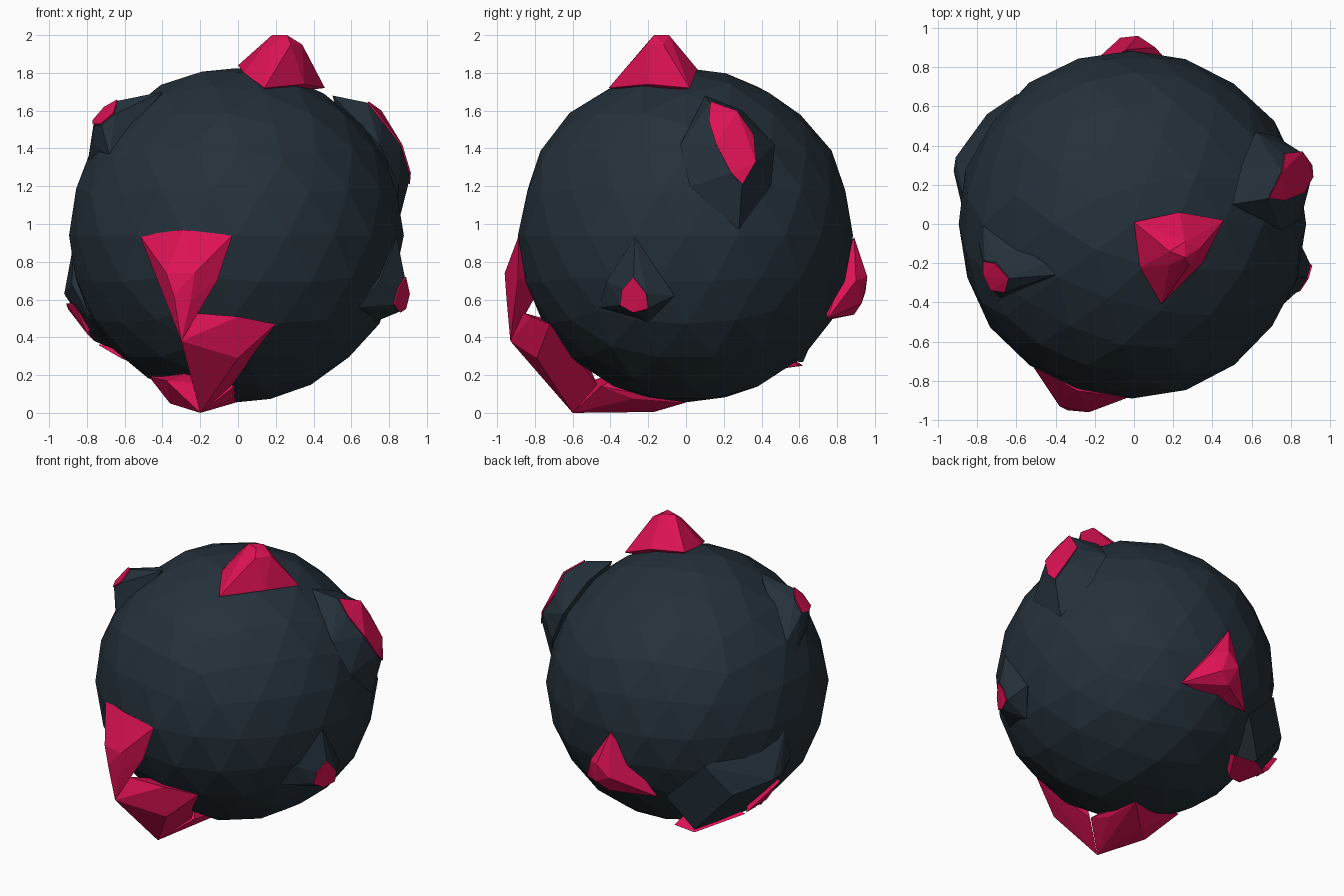
import bpy, bmesh, random
from mathutils import Vector

random.seed(4)
C = Vector((-0.01, 0.0, 0.94))   # centre of the rock
R = 0.885


def material(name, rgb):
    m = bpy.data.materials.new(name)
    m.diffuse_color = (*rgb, 1)
    return m


DARK = material("dark_stone", (0.018, 0.030, 0.042))
PINK = material("pink_crystal", (0.72, 0.006, 0.09))


def add_object(name, bm, mat):
    bmesh.ops.recalc_face_normals(bm, faces=bm.faces)
    me = bpy.data.meshes.new(name)
    bm.to_mesh(me)
    bm.free()
    me.materials.append(mat)
    ob = bpy.data.objects.new(name, me)
    bpy.context.collection.objects.link(ob)
    return ob


def hull(name, pts, mat):
    """Faceted chunk around the given points, rooted inside the rock."""
    pts = [Vector(p) for p in pts]
    mid = sum(pts, Vector()) / len(pts)
    bm = bmesh.new()
    for p in pts + [C + (mid - C) * 0.8]:
        bm.verts.new(p)
    res = bmesh.ops.convex_hull(bm, input=bm.verts)
    loose = {g for g in res["geom_interior"] + res["geom_unused"]
             if isinstance(g, bmesh.types.BMVert)}
    bmesh.ops.delete(bm, geom=list(loose), context='VERTS')
    bmesh.ops.dissolve_limit(bm, angle_limit=0.05, verts=bm.verts, edges=bm.edges)
    return add_object(name, bm, mat)


def capped_hump(name, tip, base):
    """Dark mound rising from the rock with a pink cap on its end."""
    hull(name + "_crystal", tip, PINK)
    inner = [C + (Vector(p) - C) * 0.99 for p in tip]
    hull(name + "_mound", inner + base, DARK)


# round rock body, slightly irregular
bm = bmesh.new()
bmesh.ops.create_icosphere(bm, subdivisions=3, radius=R)
for v in bm.verts:
    v.co = C + v.co * random.uniform(0.995, 1.012)
add_object("rock_body", bm, DARK)

# bare crystals
hull("top_crystal", [
    (0, 0.01, 1.84), (0.23, 0.06, 1.82), (0.46, 0.02, 1.72), (0.35, -0.2, 1.74),
    (0.14, -0.41, 1.72), (0.03, -0.22, 1.80), (0.18, -0.14, 2.0), (0.26, -0.09, 2.0),
    (0.34, -0.12, 1.95), (0.28, -0.21, 1.95), (0.18, -0.21, 1.95), (0.26, -0.17, 2.0)], PINK)
hull("front_upper_crystal", [
    (-0.52, -0.72, 0.94), (-0.29, -0.85, 0.97), (-0.03, -0.885, 0.94), (-0.11, -0.89, 0.7),
    (-0.39, -0.83, 0.65), (-0.38, -0.93, 0.74), (-0.23, -0.96, 0.74),
    (-0.34, -0.95, 0.62), (-0.25, -0.95, 0.60), (-0.3, -0.93, 0.38)], PINK)
hull("front_lower_crystal", [
    (-0.3, -0.93, 0.38), (-0.25, -0.86, 0.53), (0, -0.82, 0.51), (0.2, -0.72, 0.47),
    (0, -0.79, 0.29), (-0.22, -0.86, 0.37), (-0.2, -0.6, 0), (-0.03, -0.47, 0.15)], PINK)
hull("bottom_crystal", [
    (-0.2, -0.6, 0), (-0.2, -0.17, 0.005), (-0.47, -0.12, 0.19), (-0.38, -0.5, 0.17),
    (-0.36, -0.32, 0.05), (-0.03, -0.28, 0.075), (-0.02, -0.45, 0.14), (-0.01, 0, 0.055)], PINK)
hull("back_crystal", [
    (-0.04, 0.89, 0.93), (0.24, 0.75, 0.5), (-0.3, 0.74, 0.49), (0.02, 0.96, 0.72),
    (-0.07, 0.95, 0.64), (0.05, 0.93, 0.58), (-0.03, 0.89, 0.52), (0.11, 0.90, 0.7)], PINK)

# mounds with crystal caps
capped_hump("right_upper", [
    (0.69, 0.13, 1.65), (0.76, 0.27, 1.60), (0.77, 0.36, 1.47), (0.86, 0.37, 1.33),
    (0.91, 0.30, 1.21), (0.915, 0.24, 1.27), (0.87, 0.16, 1.42), (0.77, 0.12, 1.55)],
    [(0.84, 0.28, 0.97), (0.72, 0.45, 1.2), (0.62, 0.47, 1.42), (0.55, 0.3, 1.6),
     (0.5, 0.1, 1.68), (0.85, 0.02, 1.2), (0.75, -0.03, 1.42)])
capped_hump("left_upper", [
    (-0.77, -0.19, 1.55), (-0.71, -0.20, 1.62), (-0.64, -0.28, 1.66),
    (-0.66, -0.35, 1.59), (-0.73, -0.34, 1.53), (-0.77, -0.26, 1.53)],
    [(-0.45, -0.2, 1.69), (-0.4, -0.26, 1.7), (-0.8, -0.05, 1.3),
     (-0.68, -0.38, 1.36), (-0.77, 0, 1.4), (-0.76, -0.24, 1.42)])
capped_hump("right_lower", [
    (0.85, -0.34, 0.65), (0.89, -0.28, 0.72), (0.91, -0.21, 0.63),
    (0.89, -0.20, 0.55), (0.86, -0.28, 0.53), (0.83, -0.35, 0.57)],
    [(0.84, -0.27, 0.93), (0.64, -0.46, 0.56), (0.72, -0.2, 0.48),
     (0.83, -0.06, 0.62), (0.75, -0.42, 0.7)])

# long ridge low on the left back, with crystal facets underneath
hull("left_ridge_mound", [
    (-0.87, 0.15, 0.9), (-0.92, 0.27, 0.63), (-0.91, 0.34, 0.62), (-0.75, 0.56, 0.55),
    (-0.76, 0.32, 0.38), (-0.5, 0.62, 0.27), (-0.35, 0.72, 0.5), (-0.88, 0.1, 0.68),
    (-0.6, 0.66, 0.75), (-0.78, 0.05, 0.5), (-0.5, 0.3, 0.28)], DARK)
hull("left_ridge_crystal", [
    (-0.91, 0.26, 0.58), (-0.90, 0.34, 0.55), (-0.76, 0.42, 0.38),
    (-0.80, 0.25, 0.42), (-0.86, 0.2, 0.56)], PINK)
hull("left_back_crystal", [
    (-0.74, 0.40, 0.36), (-0.5, 0.62, 0.25), (-0.33, 0.6, 0.25),
    (-0.45, 0.4, 0.22), (-0.62, 0.3, 0.29)], PINK)
